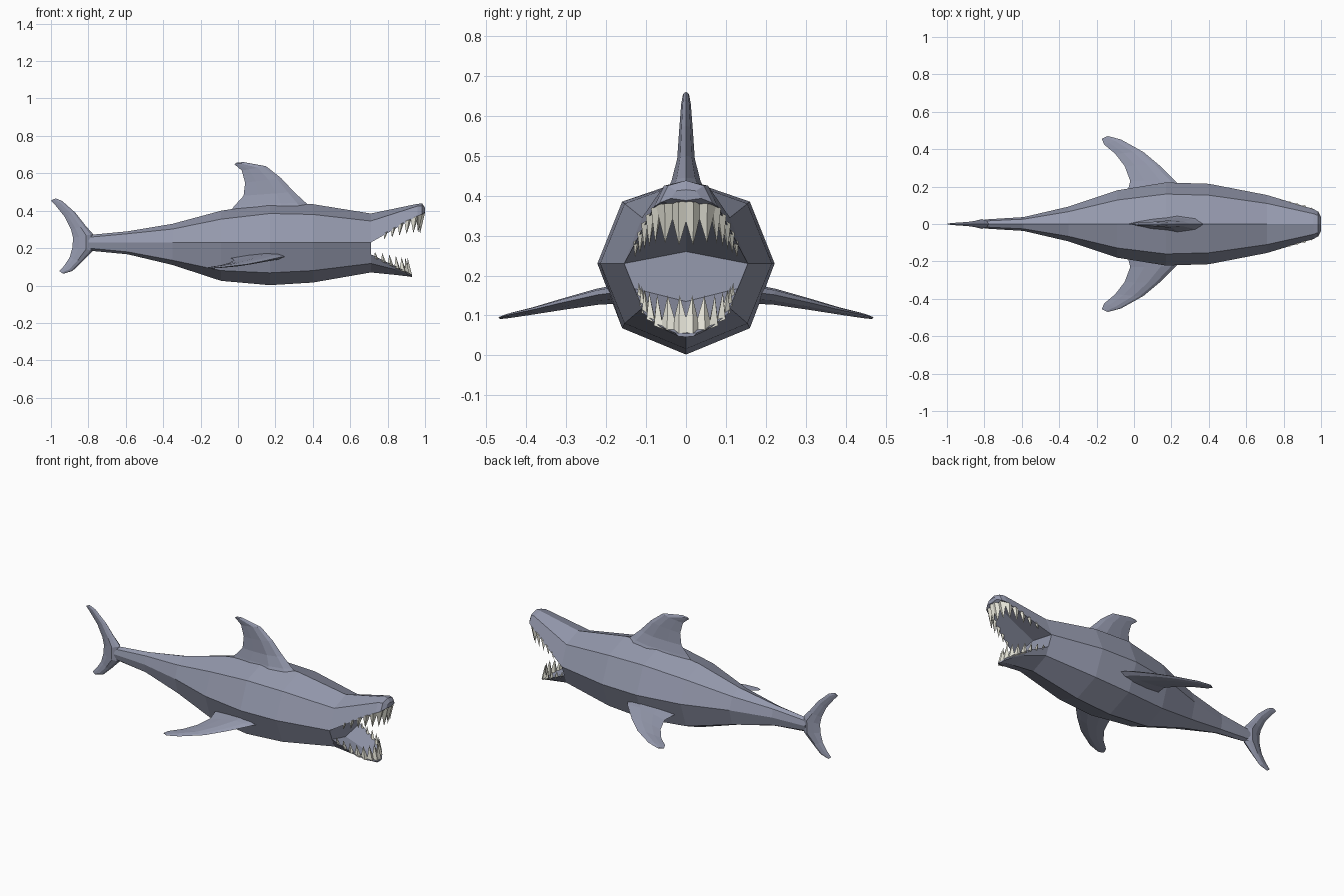
import bpy
import bmesh
from mathutils import Vector


def material(name, color):
    m = bpy.data.materials.new(name)
    m.diffuse_color = color
    return m


SKIN = material("skin", (0.30, 0.32, 0.42, 1))
IVORY = material("ivory", (0.78, 0.77, 0.68, 1))


def finish(name, bm, mat):
    bmesh.ops.recalc_face_normals(bm, faces=bm.faces)
    me = bpy.data.meshes.new(name)
    bm.to_mesh(me)
    bm.free()
    me.materials.append(mat)
    ob = bpy.data.objects.new(name, me)
    bpy.context.collection.objects.link(ob)
    return ob


def loft(name, rings, mat=SKIN):
    """Skin a list of closed rings and cap both ends."""
    bm = bmesh.new()
    vs = [[bm.verts.new(p) for p in r] for r in rings]
    n = len(rings[0])
    for a, b in zip(vs, vs[1:]):
        for i in range(n):
            j = (i + 1) % n
            bm.faces.new((a[i], a[j], b[j], b[i]))
    bm.faces.new(vs[0])
    bm.faces.new(vs[-1])
    return finish(name, bm, mat)


def ring(x, half):
    """Closed ring from a half profile of (y, z), mirrored in y."""
    return [(x, y, z) for y, z in half] + [(x, -y, z) for y, z in half[-2:0:-1]]


def fin(name, sections, normal):
    """Lens-section fin: (leading point, trailing point, half thickness)."""
    nrm = Vector(normal).normalized()
    lens = [(0, 0), (0.12, 0.65), (0.35, 1), (0.7, 0.6), (1, 0),
            (0.7, -0.6), (0.35, -1), (0.12, -0.65)]
    return loft(name, [[Vector(a).lerp(Vector(b), t) + nrm * h * k for t, k in lens]
                       for a, b, h in sections])


# Body: x, top z, upper (y, z), side y, lower (y, z), bottom z
stations = [
    (-0.80, 0.270, 0.016, 0.258, 0.024, 0.016, 0.200, 0.187),
    (-0.59, 0.290, 0.026, 0.277, 0.037, 0.026, 0.180, 0.167),
    (-0.35, 0.330, 0.066, 0.302, 0.093, 0.066, 0.135, 0.110),
    (-0.09, 0.400, 0.128, 0.355, 0.180, 0.128, 0.080, 0.025),
    (0.17, 0.440, 0.160, 0.385, 0.222, 0.160, 0.068, 0.002),
    (0.40, 0.435, 0.154, 0.380, 0.215, 0.154, 0.080, 0.016),
    (0.71, 0.385, 0.110, 0.345, 0.155, 0.110, 0.118, 0.070)]
loft("body", [ring(x, [(0, t), (uy, uz), (m, 0.23), (ly, lz), (0, b)])
              for x, t, uy, uz, m, ly, lz, b in stations])

# Upper jaw and snout
loft("upper_jaw", [
    ring(0.71, [(0, 0.385), (0.110, 0.345), (0.155, 0.23), (0, 0.26)]),
    ring(0.96, [(0, 0.437), (0.055, 0.425), (0.080, 0.372), (0, 0.382)]),
    ring(0.985, [(0, 0.438), (0.045, 0.425), (0.066, 0.382), (0, 0.378)]),
    ring(1.00, [(0, 0.415), (0.025, 0.412), (0.038, 0.393), (0, 0.388)])])

# Lower jaw
loft("lower_jaw", [
    ring(0.71, [(0, 0.070), (0.110, 0.118), (0.129, 0.167), (0, 0.135)]),
    ring(0.84, [(0, 0.057), (0.080, 0.086), (0.105, 0.104), (0, 0.090)]),
    ring(0.90, [(0, 0.050), (0.050, 0.062), (0.068, 0.074), (0, 0.068)]),
    ring(0.93, [(0, 0.046), (0.020, 0.048), (0.026, 0.056), (0, 0.055)])])

# Dorsal fin
dorsal = [(0.40, 0.410, -0.06, 0.370, 0.055), (0.36, 0.445, -0.02, 0.425, 0.036),
          (0.30, 0.500, 0.03, 0.480, 0.022), (0.23, 0.575, 0.038, 0.550, 0.017),
          (0.15, 0.638, 0.020, 0.615, 0.012), (0.03, 0.660, -0.005, 0.637, 0.008),
          (-0.005, 0.658, -0.02, 0.648, 0.004)]
fin("dorsal_fin", [((a, 0, b), (c, 0, d), h) for a, b, c, d, h in dorsal], (0, 1, 0))

# Tail fin, from upper tip to lower tip
tail = [(-0.975, 0.466, -1.0, 0.455, 0.004), (-0.94, 0.452, -0.975, 0.428, 0.007),
        (-0.87, 0.390, -0.925, 0.365, 0.011), (-0.815, 0.320, -0.893, 0.300, 0.018),
        (-0.775, 0.275, -0.882, 0.255, 0.026), (-0.775, 0.187, -0.885, 0.205, 0.026),
        (-0.835, 0.125, -0.900, 0.150, 0.015), (-0.885, 0.078, -0.930, 0.105, 0.009),
        (-0.935, 0.063, -0.955, 0.077, 0.004)]
fin("tail_fin", [((a, 0, b), (c, 0, d), h) for a, b, c, d, h in tail], (0, 1, 0))

# Pectoral fins: leading x, y, z, trailing x, y, z, half thickness
pectoral = [(0.28, 0.15, 0.160, -0.04, 0.15, 0.148, 0.026),
            (0.23, 0.22, 0.152, -0.02, 0.23, 0.136, 0.020),
            (0.14, 0.31, 0.132, -0.05, 0.31, 0.120, 0.014),
            (0.05, 0.385, 0.114, -0.10, 0.375, 0.107, 0.009),
            (-0.07, 0.452, 0.100, -0.16, 0.425, 0.098, 0.006),
            (-0.14, 0.470, 0.094, -0.172, 0.455, 0.094, 0.003)]
for side, s in (("left", 1), ("right", -1)):
    fin("pectoral_fin_" + side, [((a, s * b, c), (d, s * e, f), h)
                                 for a, b, c, d, e, f, h in pectoral], (0, 0.25 * s, 1))


def along(path, t):
    """Point and tangent at fraction t of a polyline."""
    pts = [Vector(p) for p in path]
    lens = [(b - a).length for a, b in zip(pts, pts[1:])]
    d = t * sum(lens)
    for a, b, l in zip(pts, pts[1:], lens):
        if d <= l or b is pts[-1]:
            return a.lerp(b, d / l), (b - a).normalized()
        d -= l


def teeth(name, path, count, up, big, small):
    """Row of flattened pyramid teeth following the lip, mirrored in y."""
    bm = bmesh.new()
    for i in range(count):
        t = ((i + 0.5) / count) ** 1.15
        p, tan = along(path, t)
        h = big + (small - big) * t
        w = 0.25 * h + 0.006
        flat = Vector((tan.y, -tan.x, 0)).normalized() * w * 0.6
        p = p - Vector((0, 0, up * 0.008))
        tip = p + Vector((-0.008, 0.004, up * (h + 0.008)))
        base = [p + tan * w, p + flat, p - tan * w, p - flat]
        for s in (1, -1):
            v = [bm.verts.new((q.x, s * q.y, q.z)) for q in base + [tip]]
            bm.faces.new(v[:4])
            for k in range(4):
                bm.faces.new((v[k], v[(k + 1) % 4], v[4]))
    return finish(name, bm, IVORY)


teeth("upper_teeth", [(0.985, 0, 0.378), (0.965, 0.065, 0.370), (0.90, 0.092, 0.338),
                      (0.77, 0.130, 0.265)], 7, -1, 0.105, 0.025)
teeth("lower_teeth", [(0.92, 0, 0.060), (0.895, 0.060, 0.076), (0.84, 0.096, 0.104),
                      (0.72, 0.118, 0.160)], 7, 1, 0.090, 0.025)
